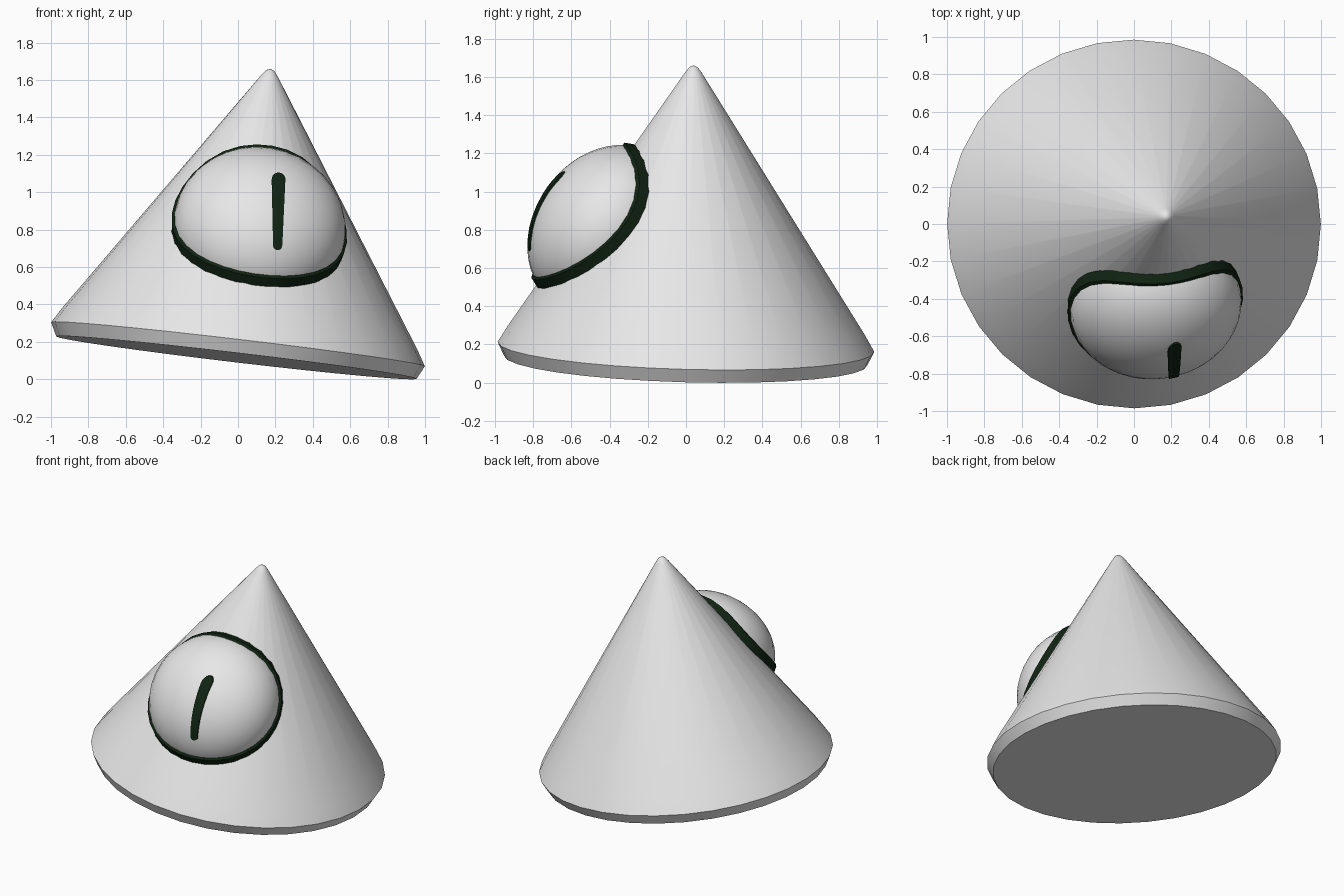
import bpy, math
from mathutils import Vector, Matrix

if "Cube" in bpy.data.objects:
    bpy.data.objects.remove(bpy.data.objects["Cube"])

# ---------- colours ----------
def material(name, rgb):
    m = bpy.data.materials.new(name)
    m.diffuse_color = (*rgb, 1)
    m.use_nodes = True
    m.node_tree.nodes["Principled BSDF"].inputs["Base Color"].default_value = m.diffuse_color
    return m

GREY = material("light grey", (0.8, 0.8, 0.8))
GREEN = material("dark green", (0.005, 0.017, 0.006))

def make(name, verts, faces, mat, angle=40):
    me = bpy.data.meshes.new(name)
    me.from_pydata([tuple(v) for v in verts], [], faces)
    me.materials.append(mat)
    ob = bpy.data.objects.new(name, me)
    bpy.context.collection.objects.link(ob)
    bpy.ops.object.select_all(action='DESELECT')
    ob.select_set(True)
    bpy.context.view_layer.objects.active = ob
    bpy.ops.object.shade_smooth_by_angle(angle=math.radians(angle))
    return ob

def strip(rows, n):
    """Quads joining consecutive closed rings of n vertices."""
    return [(r * n + i, r * n + (i + 1) % n, (r + 1) * n + (i + 1) % n, (r + 1) * n + i)
            for r in range(rows - 1) for i in range(n)]

# ---------- tilted cone body ----------
N = 32
AXIS = Vector((0.117, 0.027, 0.993)).normalized()
TILT = Matrix.Translation((0, 0, 0.187)) @ Vector((0, 0, 1)).rotation_difference(AXIS).to_matrix().to_4x4()
UNTILT = TILT.inverted()
SY = 0.98
profile = [(0.97, -0.072), (1.006, 0.0), (0.955, 0.085), (0.045, 1.445), (0.022, 1.474)]

verts = [TILT @ Vector((r * math.cos(2 * math.pi * i / N), SY * r * math.sin(2 * math.pi * i / N), h))
         for r, h in profile for i in range(N)]
faces = strip(len(profile), N)
tip = len(verts)
verts.append(TILT @ Vector((0, 0, 1.484)))
last = (len(profile) - 1) * N
faces += [(last + i, last + (i + 1) % N, tip) for i in range(N)]
faces.append(tuple(reversed(range(N))))
make("cone_body", verts, faces, GREY, 35)

def cone_distance(p):
    """Signed distance of a world point from the slanted cone wall."""
    q = UNTILT @ p
    slope = (0.955 - 0.045) / (1.445 - 0.085)
    radius = 0.955 - slope * (q.z - 0.085)
    return (math.hypot(q.x, q.y / SY) - radius) / math.hypot(1, slope)

# ---------- flattened eyeball set in the slope ----------
OUT = Vector((0.12, -0.81, 0.57)).normalized()
CENTRE = Vector((0.115, -0.433, 0.812))
SIDE = Vector((0, 0, 1)).cross(OUT).normalized()
UP = OUT.cross(SIDE)
RT, RN = 0.462, 0.36

def eye_point(phi, t, grow=0.0):
    return (CENTRE + OUT * ((RN + grow) * math.cos(phi))
            + (SIDE * math.cos(t) + UP * math.sin(t)) * ((RT + grow) * math.sin(phi)))

def phi_at(t, dist, grow=0.0):
    """Polar angle at which the eyeball comes within dist of the cone."""
    lo, hi = 0.0, 2.4
    for _ in range(40):
        mid = (lo + hi) / 2
        if cone_distance(eye_point(mid, t, grow)) > dist:
            lo = mid
        else:
            hi = mid
    return lo

angles = [2 * math.pi * i / N for i in range(N)]
ROWS = 10
limits = [phi_at(t, -0.01) for t in angles]
verts = [eye_point(limits[i] * k / ROWS, t) for k in range(ROWS, 0, -1) for i, t in enumerate(angles)]
faces = strip(ROWS, N)
verts.append(eye_point(0, 0))
faces += [((ROWS - 1) * N + i, (ROWS - 1) * N + (i + 1) % N, ROWS * N) for i in range(N)]
make("eyeball", verts, faces, GREY)

# ---------- dark rim where the eyeball meets the cone ----------
G = 0.013
verts = [eye_point(phi_at(t, d, g), t, g) for d, g in ((-0.02, G), (0.048, G), (0.05, -0.004)) for t in angles]
make("eye_rim", verts, strip(3, N), GREEN, 30)

# ---------- upright slit pupil, a thin plate hugging the eyeball ----------
def on_eye(x, z, grow):
    """Front-most point of the eyeball at the given x and z."""
    o = Vector((x, -3, z)) - CENTRE
    d = Vector((0, 1, 0))
    s = [1 / (RT + grow), 1 / (RT + grow), 1 / (RN + grow)]
    a = Vector([o.dot(v) * k for v, k in zip((SIDE, UP, OUT), s)])
    b = Vector([d.dot(v) * k for v, k in zip((SIDE, UP, OUT), s)])
    ab, bb = a.dot(b), b.dot(b)
    y = (-ab - math.sqrt(max(ab * ab - bb * (a.dot(a) - 1), 0))) / bb
    return Vector((x, -3 + y, z))

Z0, Z1, STEPS = 0.69, 1.105, 24
verts = []
for k in range(STEPS + 1):
    z = (Z0 + Z1) / 2 - (Z1 - Z0) / 2 * math.cos(math.pi * k / STEPS)
    u = (z - Z0) / (Z1 - Z0)
    half = 0.024 + 0.014 * u
    end = min(z - Z0, Z1 - z, half)
    w = max(math.sqrt(max(half ** 2 - (half - end) ** 2, 0)), 0.002)
    x = 0.212 + 0.005 * u
    # closed cross-section: outer face and edges tucked into the eyeball
    verts += [on_eye(x - w, z, -0.002), on_eye(x - w, z, 0.006), on_eye(x, z, 0.006),
              on_eye(x + w, z, 0.006), on_eye(x + w, z, -0.002)]
faces = strip(STEPS + 1, 5)
faces += [(4, 3, 2, 1, 0), tuple(STEPS * 5 + i for i in range(5))]
make("slit_pupil", verts, faces, GREEN)
